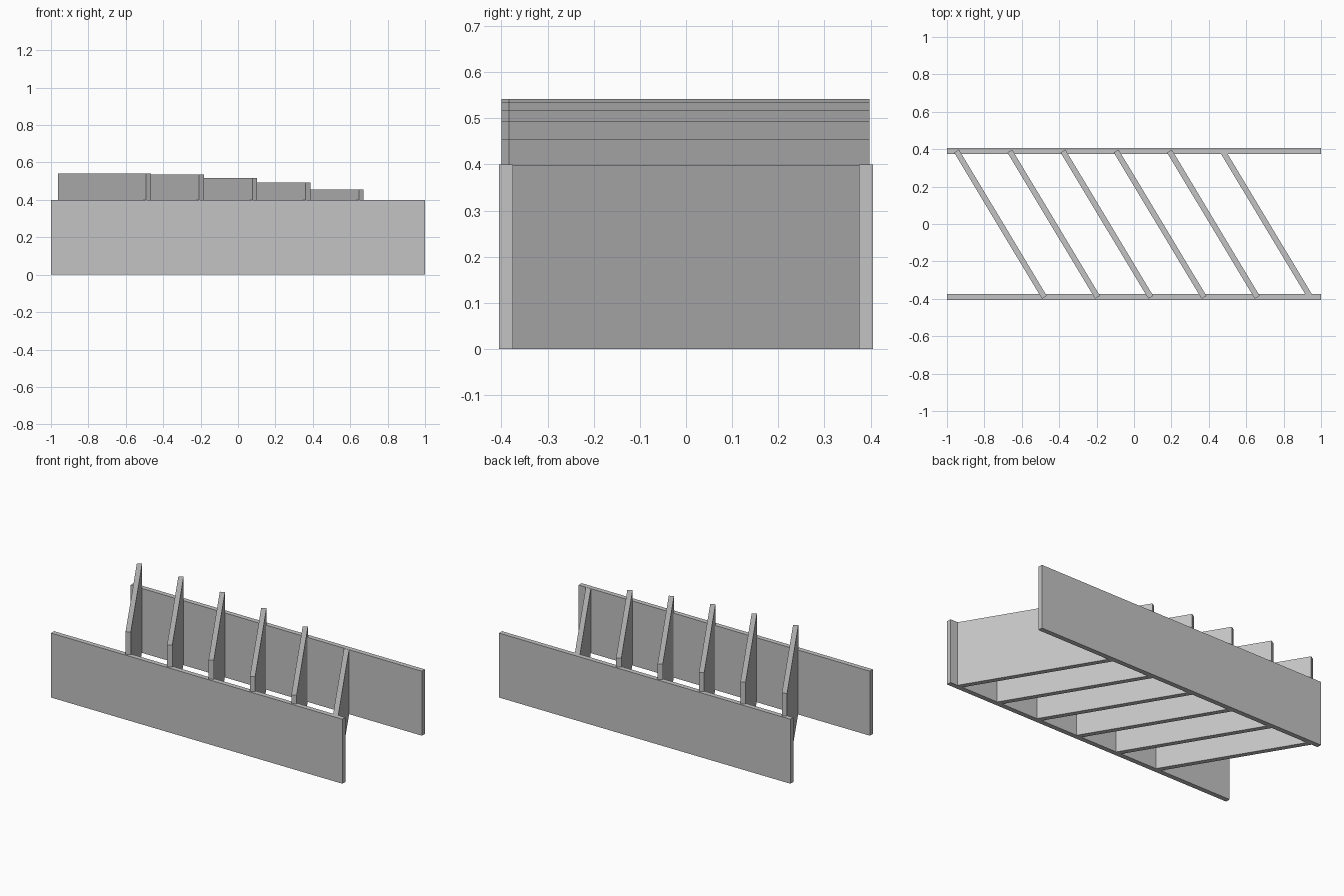
import bpy
from math import radians

cube = bpy.data.objects.get("Cube")
if cube:
    bpy.data.objects.remove(cube, do_unlink=True)

grey = bpy.data.materials.new("plain grey")
grey.use_nodes = True
colour = (0.55, 0.55, 0.55, 1)
grey.diffuse_color = colour
grey.node_tree.nodes["Principled BSDF"].inputs["Base Color"].default_value = colour


def slab(name, x, y, size, angle=0):
    """Upright plate standing on the ground, turned about z."""
    bpy.ops.mesh.primitive_cube_add(size=1, location=(x, y, size[2] / 2),
                                    rotation=(0, 0, radians(angle)))
    ob = bpy.context.object
    ob.name = name
    ob.scale = size
    bpy.ops.object.transform_apply(location=False, rotation=False, scale=True)
    ob.data.materials.append(grey)
    return ob


# Long side walls
slab("front_wall", 0, -0.39, (2, 0.03, 0.4))
slab("back_wall", 0, 0.39, (2, 0.03, 0.4))

# Slanted fins, stepping down towards the left end
heights = (0.542, 0.536, 0.518, 0.494, 0.455, 0.399)
for i, height in enumerate(heights):
    slab(f"slanted_fin_{i + 1}", -0.714 + 0.2845 * i, -0.001,
         (0.03, 0.912, height), 31)
